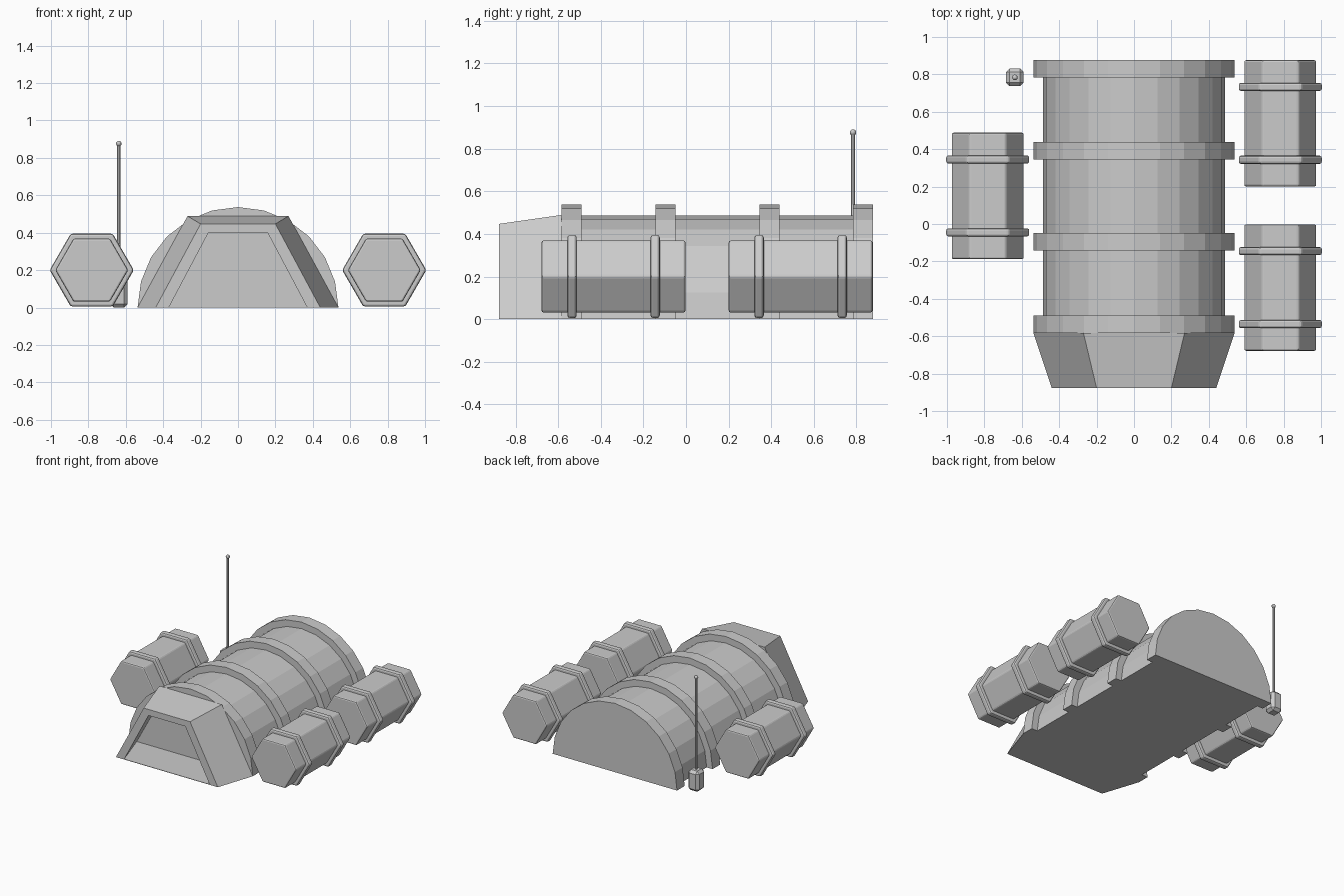
import bpy, bmesh, math
from mathutils import Matrix

cube = bpy.data.objects.get("Cube")
if cube:
    bpy.data.objects.remove(cube, do_unlink=True)

grey = bpy.data.materials.new("light grey")
grey.use_nodes = True
COLOR = (0.6, 0.6, 0.6, 1)
grey.diffuse_color = COLOR
grey.node_tree.nodes["Principled BSDF"].inputs["Base Color"].default_value = COLOR


def finish(name, bm, bevel=0, segments=1):
    bmesh.ops.recalc_face_normals(bm, faces=bm.faces)
    mesh = bpy.data.meshes.new(name)
    bm.to_mesh(mesh)
    bm.free()
    mesh.materials.append(grey)
    obj = bpy.data.objects.new(name, mesh)
    bpy.context.scene.collection.objects.link(obj)
    if bevel:
        mod = obj.modifiers.new("bevel", "BEVEL")
        mod.width, mod.segments = bevel, segments
        mod.limit_method = "ANGLE"
    return obj


def prism(name, profile, y0, y1, **kw):
    """Extrude a closed xz profile along y."""
    bm = bmesh.new()
    face = bm.faces.new([bm.verts.new((x, y0, z)) for x, z in profile])
    new = bmesh.ops.extrude_face_region(bm, geom=[face])["geom"]
    verts = [v for v in new if isinstance(v, bmesh.types.BMVert)]
    bmesh.ops.translate(bm, verts=verts, vec=(0, y1 - y0, 0))
    return finish(name, bm, **kw)


def arc(radius, sides, sweep, count, cx=0, cz=0):
    return [(cx + radius * math.cos(sweep * i / sides),
             cz + radius * math.sin(sweep * i / sides)) for i in range(count)]


# Half-round hut and its ribs
prism("hut_body", arc(0.486, 12, math.pi, 13), -0.54, 0.84)
for i, y in enumerate((-0.537, -0.096, 0.392, 0.83)):
    prism(f"hut_rib_{i + 1}", arc(0.537, 12, math.pi, 13), y - 0.047, y + 0.047)


# Tapered entrance porch: a hollow shell, open at the front
def arch(bm, y, bottom, top, height):
    pts = ((-bottom, 0), (-top, height), (top, height), (bottom, 0))
    return [bm.verts.new((x, y, z)) for x, z in pts]


FRONT, BACK = -0.877, -0.584
bm = bmesh.new()
loops = [arch(bm, FRONT, 0.44, 0.20, 0.447), arch(bm, BACK, 0.537, 0.27, 0.489),
         arch(bm, BACK, 0.467, 0.225, 0.442), arch(bm, FRONT, 0.37, 0.158, 0.40)]
for k in range(4):
    a, b = loops[k], loops[(k + 1) % 4]
    for i in range(3):
        bm.faces.new((a[i], a[i + 1], b[i + 1], b[i]))
for end in (0, 3):
    bm.faces.new([loop[end] for loop in loops])
finish("entrance_porch", bm)

bm = bmesh.new()
floor = bm.faces.new([bm.verts.new(p) for p in (
    (-0.37, FRONT, 0), (0.37, FRONT, 0), (0.467, BACK, 0), (-0.467, BACK, 0))])
new = bmesh.ops.extrude_face_region(bm, geom=[floor])["geom"]
bmesh.ops.translate(bm, verts=[v for v in new if isinstance(v, bmesh.types.BMVert)],
                    vec=(0, 0, 0.003))
finish("porch_floor", bm)

# Hexagonal canisters, each with two raised bands
for name, x, y in (("left_rear", 0.782, 0.538), ("left_front", 0.782, -0.34),
                   ("right", -0.782, 0.15)):
    prism(f"{name}_canister", arc(0.195, 6, 2 * math.pi, 6, x, 0.2),
          y - 0.338, y + 0.338, bevel=0.01, segments=2)
    for j, side in enumerate((-1, 1)):
        c = y + side * 0.195
        prism(f"{name}_canister_band_{j + 1}", arc(0.225, 6, 2 * math.pi, 6, x, 0.2),
              c - 0.022, c + 0.022, bevel=0.012, segments=2)

# Antenna: chamfered base, thin pole and ball tip
AX, AY = -0.637, 0.784
bm = bmesh.new()
bmesh.ops.create_cube(bm, size=1, matrix=Matrix.Translation((AX, AY, 0.08))
                      @ Matrix.Diagonal((0.095, 0.095, 0.16, 1)))
finish("antenna_base", bm, bevel=0.02)

bm = bmesh.new()
bmesh.ops.create_cone(bm, cap_ends=True, segments=8, radius1=0.009, radius2=0.009,
                      depth=0.73, matrix=Matrix.Translation((AX, AY, 0.51)))
finish("antenna_pole", bm)

bm = bmesh.new()
bmesh.ops.create_uvsphere(bm, u_segments=12, v_segments=8, radius=0.015,
                          matrix=Matrix.Translation((AX, AY, 0.876)))
finish("antenna_tip", bm)
